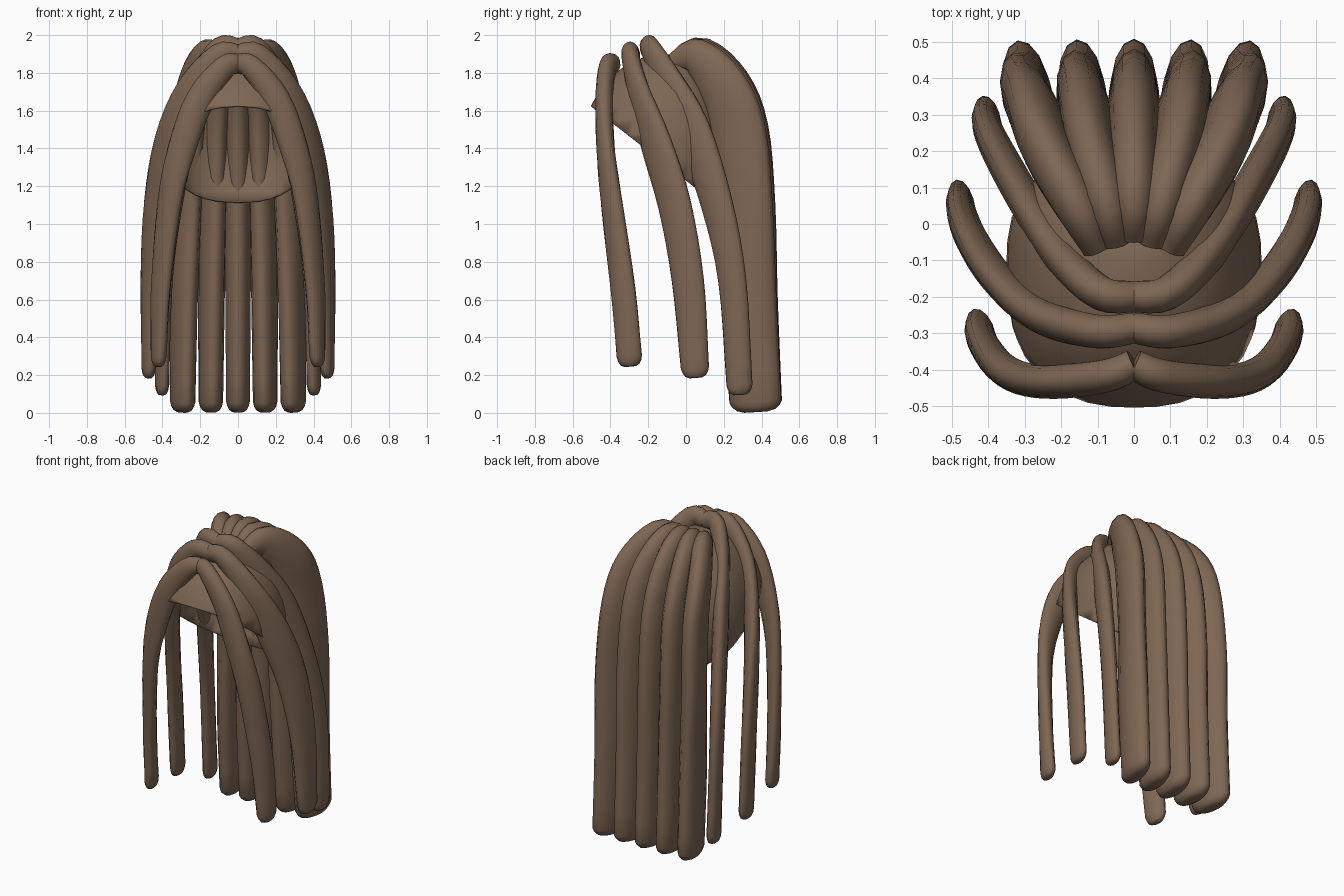
import bpy, bmesh, math
from mathutils import Vector

cube = bpy.data.objects.get("Cube")
if cube:
    bpy.data.objects.remove(cube, do_unlink=True)

brown = bpy.data.materials.new("hair brown")
brown.use_nodes = True
COLOR = (0.21, 0.135, 0.088, 1)
brown.diffuse_color = COLOR
bsdf = brown.node_tree.nodes["Principled BSDF"]
bsdf.inputs["Base Color"].default_value = COLOR
bsdf.inputs["Roughness"].default_value = 0.8

SIDES = 14
STEPS = 4


def finish(name, bm, angle=60):
    bmesh.ops.recalc_face_normals(bm, faces=bm.faces)
    mesh = bpy.data.meshes.new(name)
    bm.to_mesh(mesh)
    bm.free()
    mesh.materials.append(brown)
    obj = bpy.data.objects.new(name, mesh)
    bpy.context.collection.objects.link(obj)
    bpy.ops.object.select_all(action='DESELECT')
    obj.select_set(True)
    bpy.context.view_layer.objects.active = obj
    bpy.ops.object.shade_smooth_by_angle(angle=math.radians(angle))
    return obj


def spline(points):
    """Catmull-Rom through rows of x, y, z, half width, half thickness."""
    p = [Vector(q) for q in points]
    p = [p[0] * 2 - p[1]] + p + [p[-1] * 2 - p[-2]]
    rows = []
    for a, b, c, d in zip(p, p[1:], p[2:], p[3:]):
        for k in range(STEPS):
            t = k / STEPS
            rows.append(0.5 * (2 * b + (c - a) * t + (2 * a - 5 * b + 4 * c - d) * t ** 2
                               + (3 * b - a - 3 * c + d) * t ** 3))
    return rows + [p[-2]]


def strand(name, points, mirror):
    """Tapered elliptical lock; its wide axis lies in the vertical plane of its path."""
    rows = spline(points)
    centers = [Vector(r[:3]) for r in rows]
    sizes = [(r[3], r[4]) for r in rows]
    # rounded tip
    down = (centers[-1] - centers[-2]).normalized()
    base, (w, n) = centers[-1], sizes[-1]
    for drop, scale in ((0.025, 0.9), (0.045, 0.72), (0.055, 0.45)):
        centers.append(base + down * drop)
        sizes.append((w * scale, n * scale))
    last = len(centers) - 1
    bm = bmesh.new()
    rings = []
    for i, c in enumerate(centers):
        tangent = (centers[min(i + 1, last)] - centers[max(i - 1, 0)]).normalized()
        # heading seen from above, averaged over neighbours
        heading = centers[min(i + 4, last)] - centers[max(i - 4, 0)]
        out = Vector((heading.y, -heading.x, 0)).normalized()
        out = (out - tangent * out.dot(tangent)).normalized()
        wide = tangent.cross(out)
        ring = []
        for k in range(SIDES):
            a = math.tau * k / SIDES
            v = c + wide * math.cos(a) * sizes[i][0] + out * math.sin(a) * sizes[i][1]
            # locks start on the parting line and never cross the floor
            v.x *= mirror
            v.z = max(v.z, 0)
            ring.append(bm.verts.new(v))
        rings.append(ring)
    for r0, r1 in zip(rings, rings[1:]):
        for k in range(SIDES):
            j = (k + 1) % SIDES
            bm.faces.new((r0[k], r0[j], r1[j], r1[k]))
    bm.faces.new(rings[0])
    bm.faces.new(rings[-1])
    finish(name, bm)


# Scalp cap: rounded-square dome cut by a plane that slopes down to the nape
bm = bmesh.new()
bmesh.ops.create_uvsphere(bm, u_segments=32, v_segments=20, radius=1)
for v in bm.verts:
    x, y, z = v.co
    flat = math.hypot(x, y)
    square = flat / max(1e-6, (abs(x) ** 2.5 + abs(y) ** 2.5) ** 0.4)
    depth = 0.44 if y < 0 else 0.32
    v.co = Vector((x * square * 0.35, y * square * depth - 0.11, z * 0.5 + 1.4))
bmesh.ops.bisect_plane(bm, geom=bm.verts[:] + bm.edges[:] + bm.faces[:],
                       plane_co=(0, -0.5, 1.62), plane_no=(0, 0.78, 1), clear_inner=True)
cap = finish("scalp_cap", bm)
shell = cap.modifiers.new("shell", 'SOLIDIFY')
shell.thickness = 0.012

# Back locks: one profile fanned out sideways (fan, y, z, half depth, half width)
BACK = [(0.33, -0.035, 1.87, 0.05, 0.042), (0.52, 0.075, 1.892, 0.1, 0.062),
        (0.76, 0.2, 1.735, 0.142, 0.07), (0.86, 0.28, 1.5, 0.157, 0.073),
        (0.92, 0.32, 1.1, 0.153, 0.071), (0.94, 0.338, 0.6, 0.148, 0.069),
        (0.96, 0.369, 0.06, 0.139, 0.064)]
for label, spread, mirror in (("center", 0, 1), ("left_inner", 0.15, 1), ("right_inner", 0.15, -1),
                              ("left_outer", 0.305, 1), ("right_outer", 0.305, -1)):
    path = [(f * spread, y - spread * 0.15 * (1 - f), z - spread * 0.06 * (1 - f), w, n)
            for f, y, z, w, n in BACK]
    strand("back_lock_" + label, path, mirror)

# Parted side locks, from the crown parting down over each side
REAR = [(0, -0.2, 1.925, 0.055, 0.043), (0.09, -0.19, 1.93, 0.065, 0.048),
        (0.19, -0.1, 1.76, 0.09, 0.05), (0.28, 0.035, 1.5, 0.105, 0.05),
        (0.355, 0.165, 1.1, 0.094, 0.047), (0.395, 0.245, 0.7, 0.08, 0.042),
        (0.402, 0.283, 0.15, 0.07, 0.037)]
MIDDLE = [(0, -0.285, 1.895, 0.055, 0.043), (0.1, -0.295, 1.895, 0.062, 0.047),
          (0.25, -0.255, 1.71, 0.085, 0.049), (0.365, -0.16, 1.43, 0.102, 0.048),
          (0.435, -0.06, 1.1, 0.1, 0.046), (0.466, 0.01, 0.7, 0.09, 0.042),
          (0.473, 0.047, 0.24, 0.076, 0.037)]
FRONT = [(0, -0.385, 1.85, 0.052, 0.042), (0.07, -0.415, 1.83, 0.062, 0.046),
         (0.2, -0.432, 1.66, 0.076, 0.048), (0.3, -0.425, 1.39, 0.076, 0.047),
         (0.365, -0.392, 1.1, 0.073, 0.045), (0.41, -0.333, 0.65, 0.073, 0.042),
         (0.42, -0.3, 0.3, 0.07, 0.039)]
for label, path in (("rear", REAR), ("middle", MIDDLE), ("front", FRONT)):
    for side, mirror in (("left", 1), ("right", -1)):
        strand(f"{label}_lock_{side}", path, mirror)
